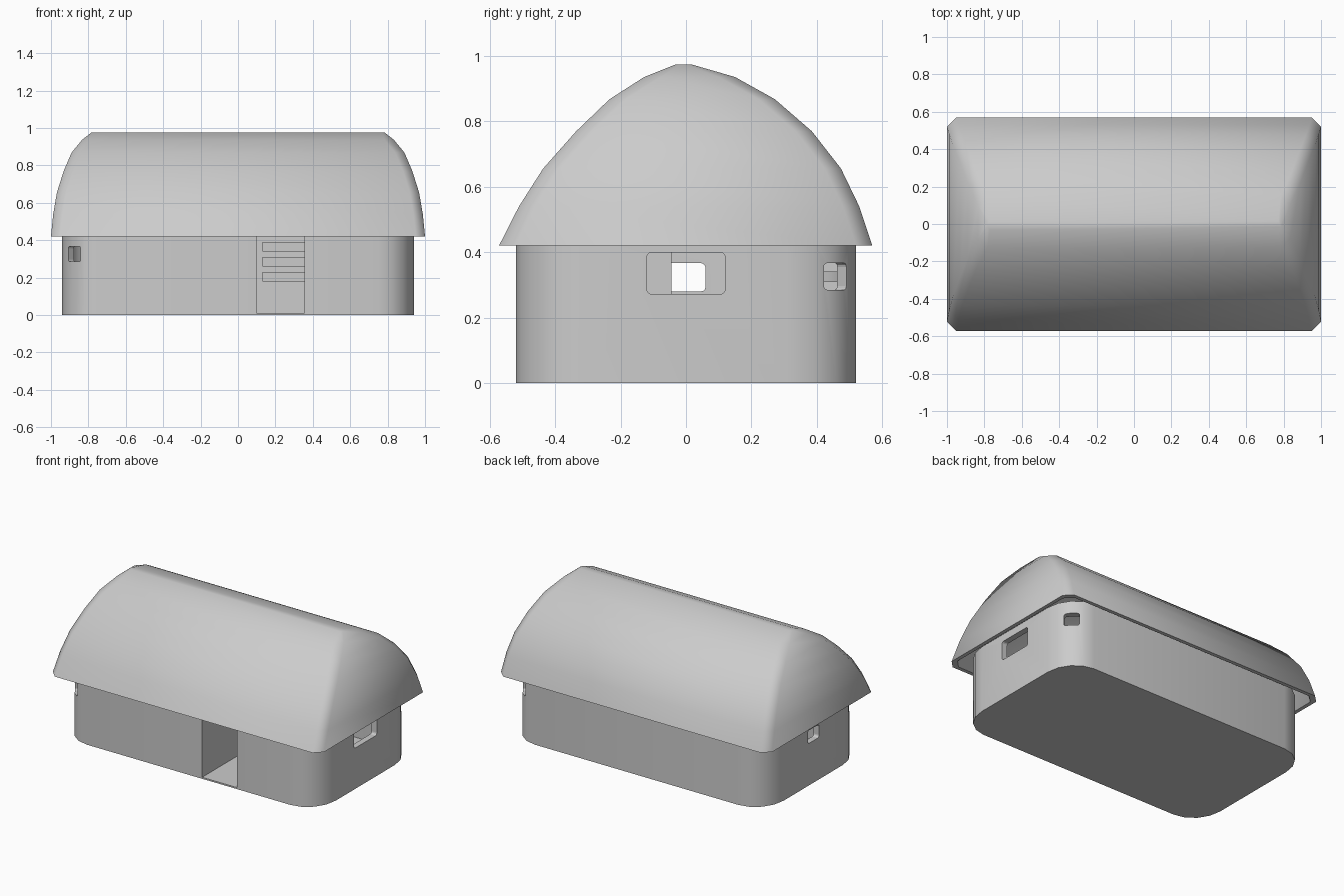
import bpy, bmesh, math

if "Cube" in bpy.data.objects:
    bpy.data.objects.remove(bpy.data.objects["Cube"])


def finish(ob, angle):
    bpy.ops.object.select_all(action='DESELECT')
    bpy.context.view_layer.objects.active = ob
    ob.select_set(True)
    bpy.ops.object.shade_smooth_by_angle(angle=math.radians(angle))


def loft(name, rings):
    """Closed skin through matching rings, capped at both ends."""
    bm = bmesh.new()
    loops = [[bm.verts.new(p) for p in r] for r in rings]
    n = len(loops[0])
    for a, b in zip(loops, loops[1:]):
        for i in range(n):
            j = (i + 1) % n
            bm.faces.new((a[i], a[j], b[j], b[i]))
    bm.faces.new(loops[0])
    bm.faces.new(loops[-1])
    bmesh.ops.recalc_face_normals(bm, faces=bm.faces)
    me = bpy.data.meshes.new(name)
    bm.to_mesh(me)
    bm.free()
    ob = bpy.data.objects.new(name, me)
    bpy.context.collection.objects.link(ob)
    return ob


def rounded(x0, x1, y0, y1, rx, ry, z, seg):
    """Rectangle ring with elliptical corners."""
    pts = []
    corners = [(x1 - rx, y1 - ry), (x0 + rx, y1 - ry), (x0 + rx, y0 + ry), (x1 - rx, y0 + ry)]
    for k, (cx, cy) in enumerate(corners):
        for s in range(seg + 1):
            a = math.pi / 2 * (k + s / seg)
            pts.append((cx + rx * math.cos(a), cy + ry * math.sin(a), z))
    return pts


def box(name, x0, x1, y0, y1, z0, z1):
    return loft(name, [[(x0, y0, z), (x1, y0, z), (x1, y1, z), (x0, y1, z)] for z in (z0, z1)])


def cut(target, name, center, width, z0, z1, angle, radius, depth=0.3):
    """Opening with rounded corners, cut along the direction given by angle."""
    h = (z1 - z0) / 2
    outline = rounded(-width / 2, width / 2, -h, h, radius, radius, 0, 3)
    c, s = math.cos(angle), math.sin(angle)
    rings = [[(center[0] + d * c - u * s, center[1] + d * s + u * c, z0 + h + v)
              for u, v, _ in outline] for d in (-depth / 2, depth / 2)]
    cutter = loft(name, rings)
    cutter.hide_render = True
    cutter.hide_set(True)
    mod = target.modifiers.new(name, 'BOOLEAN')
    mod.object = cutter
    mod.operation = 'DIFFERENCE'
    mod.solver = 'EXACT'


# walls and floor
T = 0.04


def wall_ring(z, t):
    return rounded(-0.94 + t, 0.94 - t, -0.52 + t, 0.52 - t, 0.19 - t, 0.21 - t, z, 4)


walls = loft("walls", [wall_ring(0, 0), wall_ring(0.45, 0), wall_ring(0.45, T), wall_ring(0.01, T)])
finish(walls, 40)

# end windows, corner windows, doorway
cut(walls, "right_window_cutter", (0.94, 0), 0.24, 0.272, 0.40, 0, 0.015)
cut(walls, "left_window_cutter", (-0.94, 0), 0.12, 0.28, 0.367, 0, 0.015)
for side, s in (("back_right", 1), ("front_left", -1)):
    cut(walls, side + "_window_cutter", (0.865 * s, 0.447 * s), 0.095, 0.285, 0.367, math.pi / 4, 0.012, 0.2)
door = box("door_cutter", 0.10, 0.355, -0.7, -0.45, 0.0101, 0.6)
door.hide_render = True
door.hide_set(True)
mod = walls.modifiers.new("door", 'BOOLEAN')
mod.object = door
mod.solver = 'EXACT'

# inner partition beside the door and shelves on the back wall
box("partition", 0.07, 0.0995, -0.482, -0.045, 0.01, 0.42)
for i in range(3):
    z = 0.18 + 0.08 * i
    box(f"shelf_{i + 1}", 0.13, 0.60, 0.34, 0.481, z, z + 0.05)

# roof shell: height, half length, front y, back y
profile = [(0.42, 1.0, -0.572, 0.57), (0.54, 0.988, -0.511, 0.53), (0.656, 0.968, -0.437, 0.474),
           (0.77, 0.932, -0.336, 0.385), (0.868, 0.89, -0.234, 0.272), (0.936, 0.834, -0.128, 0.15),
           (0.975, 0.785, -0.03, 0.015)]


def roof_ring(p, t):
    z, x, y0, y1 = p
    if t:
        y0, y1, x = min(y0 + t, -0.008), max(y1 - t, 0.006), x - t
        z = z if z == 0.42 else z - t * 0.6
    c = min(0.05, (y1 - y0) * 0.3)
    return rounded(-x, x, y0, y1, c, c, z, 1)


roof = loft("roof", [roof_ring(p, 0) for p in reversed(profile)] + [roof_ring(p, 0.025) for p in profile])
finish(roof, 50)
